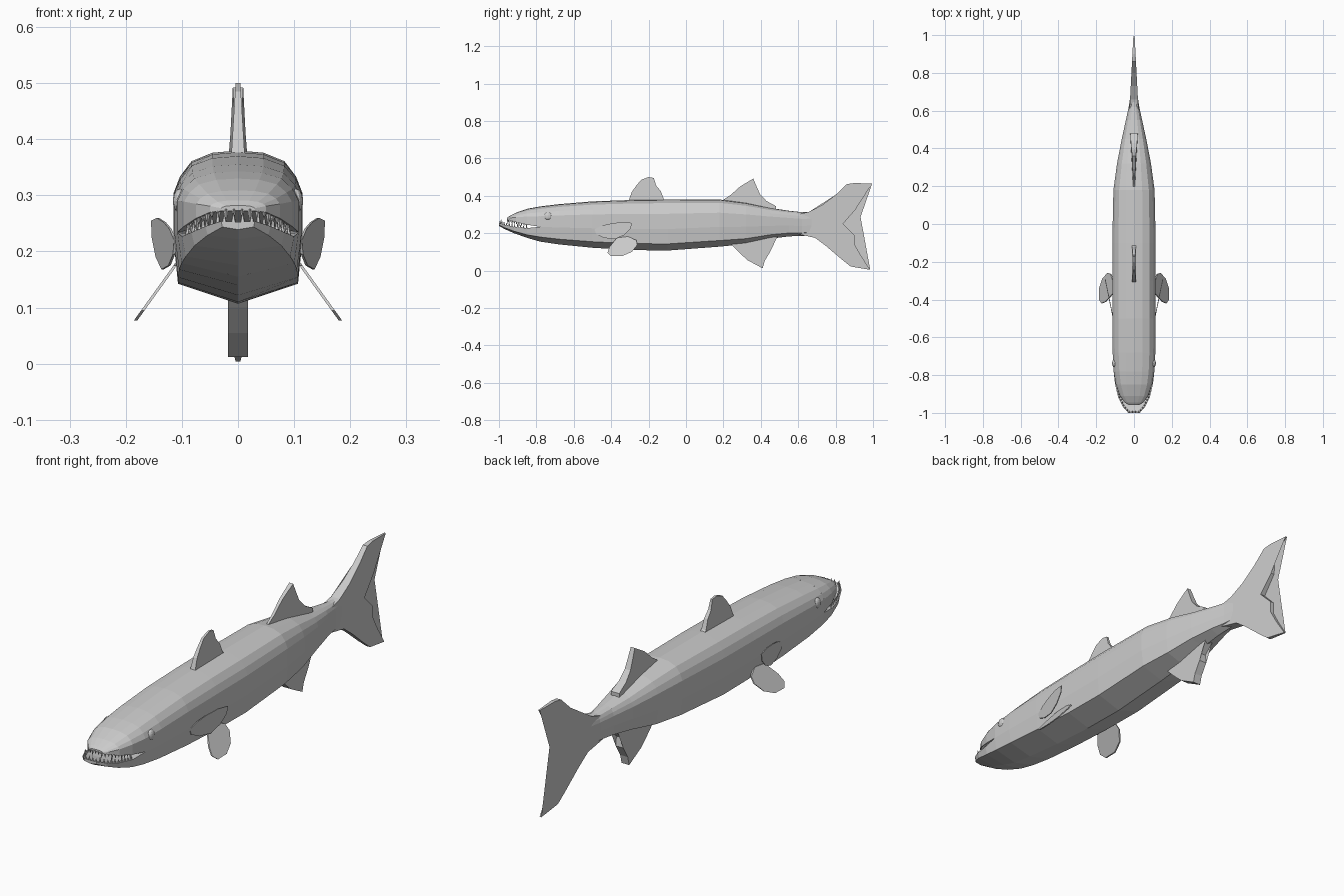
import bpy, bmesh
from math import radians
from mathutils import Vector, Matrix

if "Cube" in bpy.data.objects:
    bpy.data.objects.remove(bpy.data.objects["Cube"])


def finish(name, bm):
    bmesh.ops.remove_doubles(bm, verts=bm.verts, dist=0.00005)
    bmesh.ops.recalc_face_normals(bm, faces=bm.faces)
    me = bpy.data.meshes.new(name)
    bm.to_mesh(me)
    bm.free()
    ob = bpy.data.objects.new(name, me)
    bpy.context.collection.objects.link(ob)
    return ob


def loft(name, half, sections, cap_first, cap_last):
    """half: (x, t) points from top to bottom; sections: (y, half width, z low, z high)."""
    bm = bmesh.new()
    outline = half + [(-x, t) for x, t in reversed(half) if x > 0]
    rings = [[bm.verts.new((x * w, y, lo + (hi - lo) * t)) for x, t in outline]
             for y, w, lo, hi in sections]
    n = len(outline)
    for a, b in zip(rings, rings[1:]):
        for i in range(n):
            bm.faces.new((a[i], a[(i + 1) % n], b[(i + 1) % n], b[i]))
    if cap_first:
        bm.faces.new(rings[0])
    if cap_last:
        bm.faces.new(rings[-1])
    return finish(name, bm)


def fin(name, outline, centre, thick):
    """Slab from a (y, z) outline; centre and thick give x offset and half thickness."""
    bm = bmesh.new()
    sides = [[bm.verts.new((centre(y, z) + s * thick(y, z), y, z)) for y, z in outline]
             for s in (1, -1)]
    n = len(outline)
    for i in range(n):
        j = (i + 1) % n
        bm.faces.new((sides[0][i], sides[0][j], sides[1][j], sides[1][i]))
    caps = [bm.faces.new(s) for s in sides]
    bmesh.ops.triangulate(bm, faces=caps)
    return finish(name, bm)


def mirrored(ob):
    m = ob.modifiers.new("mirror", 'MIRROR')
    m.use_axis = (True, False, False)
    return ob


# Body and jaws share one angular cross-section, split at the mouth line
SPLIT = 0.42
upper_half = [(0, 1), (.4, .985), (.72, .93), (.9, .83), (1, .72), (1, SPLIT)]
lower_half = [(.93, .13), (0, 0)]

loft("body", upper_half + lower_half, [
    (-.78, .108, .155, .343), (-.68, .113, .14, .355), (-.5, .115, .122, .37),
    (-.3, .115, .11, .377), (-.1, .115, .107, .38), (.18, .109, .128, .38),
    (.32, .09, .142, .362), (.45, .065, .17, .335), (.55, .043, .183, .32),
    (.62, .028, .185, .312), (.68, .019, .19, .312)], False, True)

upper_sections = [(-.78, .108, .2345, .343), (-.85, .096, .245, .33), (-.91, .075, .259, .309),
                  (-.945, .05, .27, .291), (-.957, .03, .272, .282)]
lower_sections = [(-.78, .108, .155, .234), (-.85, .1, .175, .227), (-.92, .083, .2, .234),
                  (-.97, .058, .222, .245), (-1, .03, .239, .254)]
loft("upper_jaw", [(x, (t - SPLIT) / (1 - SPLIT)) for x, t in upper_half]
     + [(.8, .03), (0, .08)], upper_sections, False, True)
loft("lower_jaw", [(0, .92), (.8, .97), (1, 1)] + [(x, t / SPLIT) for x, t in lower_half],
     lower_sections, False, True)


# Teeth follow the jaw rims
def teeth(name, path, count, direction):
    pts = [Vector(p) for p in path]
    lengths = [(b - a).length for a, b in zip(pts, pts[1:])]
    bm = bmesh.new()
    for k in range(count):
        d = sum(lengths) * (k + .5) / count
        i = 0
        while d > lengths[i]:
            d -= lengths[i]
            i += 1
        p = pts[i].lerp(pts[i + 1], d / lengths[i])
        h = (.026, .016, .02)[k % 3]
        mat = Matrix.Translation(p + Vector((0, 0, direction * (h / 2 - .004))))
        if direction < 0:
            mat = mat @ Matrix.Rotation(radians(180), 4, 'X')
        bmesh.ops.create_cone(bm, cap_ends=True, segments=5, radius1=.0055, radius2=.0005,
                              depth=h, matrix=mat)
    return mirrored(finish(name, bm))


teeth("upper_teeth", [(w * .93, y + .004, lo) for y, w, lo, hi in upper_sections[1:]]
      + [(0, -.953, .272)], 11, -1)
teeth("lower_teeth", [(w * .92, y + .005, hi) for y, w, lo, hi in lower_sections[1:]]
      + [(0, -.994, .253)], 12, 1)

# Eyes
bm = bmesh.new()
bmesh.ops.create_uvsphere(bm, u_segments=12, v_segments=8, radius=.022,
                          matrix=Matrix.Translation((.103, -.738, .29))
                          @ Matrix.Diagonal((.6, 1, 1, 1)))
mirrored(finish("eye", bm))


def middle(y, z):
    return 0


# Fins on the centre line
fin("front_dorsal_fin", [
    (-.31, .365), (-.29, .42), (-.265, .455), (-.24, .485), (-.2, .5), (-.172, .495),
    (-.16, .455), (-.135, .425), (-.12, .385), (-.1, .365)],
    middle, lambda y, z: .012 - .06 * (z - .37))
fin("rear_dorsal_fin", [
    (.18, .365), (.24, .405), (.29, .45), (.36, .492), (.375, .455), (.395, .41),
    (.43, .372), (.48, .345), (.48, .3), (.3, .34)],
    middle, lambda y, z: max(.003, .004 + .05 * (y - .18) - .03 * (z - .37)))
fin("anal_fin", [
    (.23, .15), (.28, .1), (.33, .055), (.41, .012), (.42, .05), (.45, .1),
    (.445, .14), (.49, .185), (.4, .2)],
    middle, lambda y, z: .018)
fin("tail_fin", [
    (.6, .3), (.66, .315), (.73, .352), (.8, .405), (.86, .462), (.9, .468), (.995, .465),
    (.93, .43), (.91, .38), (.905, .325), (.84, .25), (.9, .19), (.9, .14), (.935, .08),
    (.985, .004), (.88, .022), (.83, .062), (.75, .13), (.69, .175), (.6, .195)],
    middle, lambda y, z: .024 - .052 * (y - .6))

# Paired fins: pectorals sweep back off the flank, pelvics angle down and out
mirrored(fin("pectoral_fin", [
    (-.49, .22), (-.45, .24), (-.4, .252), (-.34, .26), (-.29, .255), (-.295, .225),
    (-.33, .19), (-.38, .168), (-.44, .175), (-.48, .195)],
    lambda y, z: .112 + .205 * (y + .49), lambda y, z: .002))
mirrored(fin("pelvic_fin", [
    (-.37, .175), (-.31, .182), (-.265, .162), (-.26, .137), (-.29, .1), (-.34, .078),
    (-.4, .077), (-.42, .095), (-.41, .125)],
    lambda y, z: .112 + .72 * (.175 - z), lambda y, z: .003))
